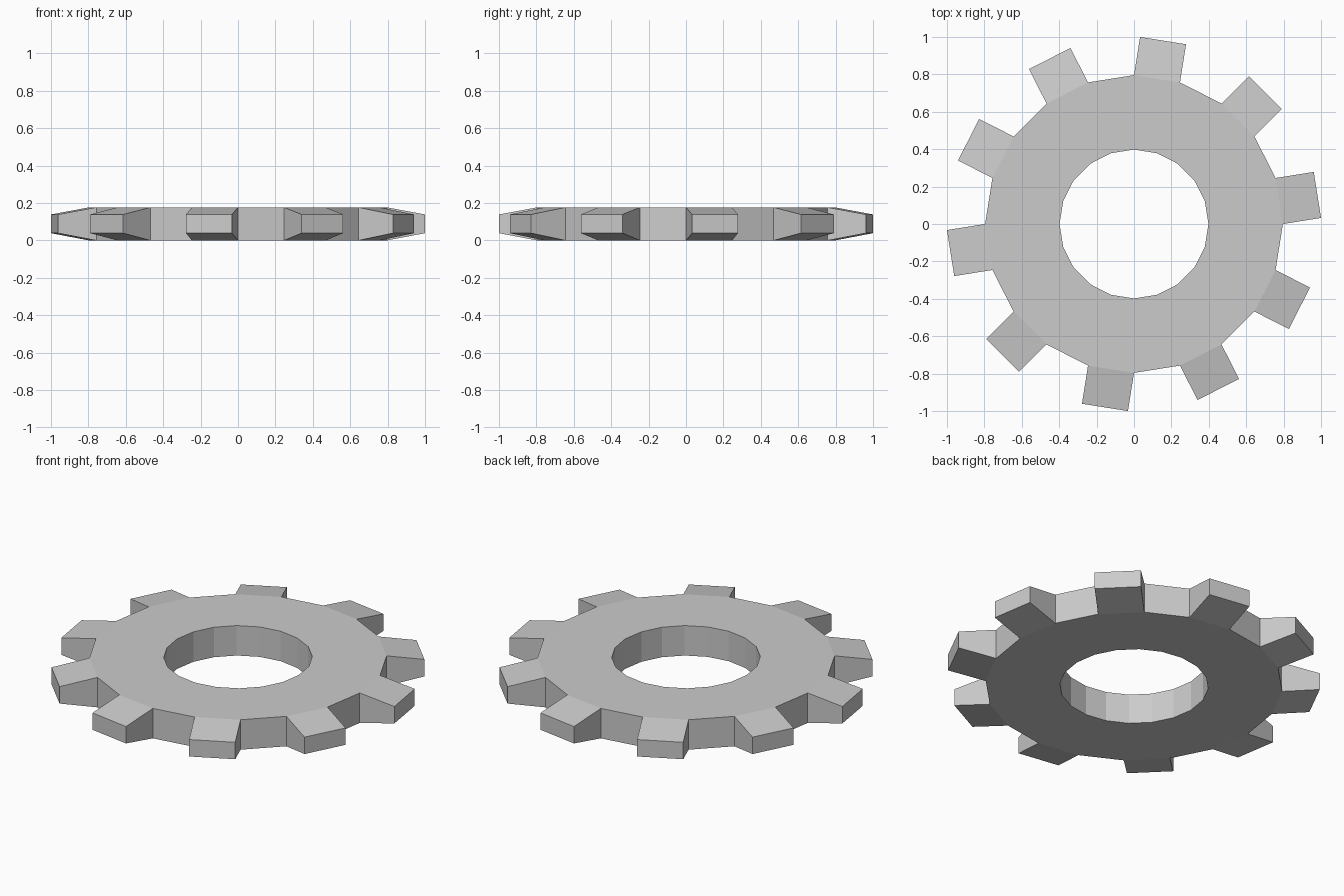
import bpy, bmesh
from math import cos, sin, radians
from mathutils import Vector

if "Cube" in bpy.data.objects:
    bpy.data.objects.remove(bpy.data.objects["Cube"])

SIDES = 20
R_HOLE, R_ROOT = 0.398, 0.796
HEIGHT, TIP_LOW, TIP_HIGH = 0.177, 0.039, 0.139
STEP = 360 / SIDES
TOOTH = (1 - R_ROOT) / cos(radians(STEP / 2))   # tooth length, tips reach 1.0

bm = bmesh.new()

def ring(radius, z):
    return [bm.verts.new((radius * cos(radians(i * STEP)),
                          radius * sin(radians(i * STEP)), z)) for i in range(SIDES)]

hole_lo, hole_hi = ring(R_HOLE, 0), ring(R_HOLE, HEIGHT)
root_lo, root_hi = ring(R_ROOT, 0), ring(R_ROOT, HEIGHT)

for i in range(SIDES):
    j = (i + 1) % SIDES
    # flat ring body: top, bottom, bore wall
    bm.faces.new((hole_hi[i], root_hi[i], root_hi[j], hole_hi[j]))
    bm.faces.new((hole_lo[j], root_lo[j], root_lo[i], hole_lo[i]))
    bm.faces.new((hole_lo[i], hole_hi[i], hole_hi[j], hole_lo[j]))
    base = [root_lo[i], root_lo[j], root_hi[j], root_hi[i]]
    if i % 2:
        # gap between teeth
        bm.faces.new(base)
    else:
        # tooth: pushed straight out, thinner at the tip
        a = radians((i + 0.5) * STEP)
        out = Vector((cos(a), sin(a), 0)) * TOOTH
        tip = []
        for v, z in zip(base, (TIP_LOW, TIP_LOW, TIP_HIGH, TIP_HIGH)):
            p = v.co + out
            tip.append(bm.verts.new((p.x, p.y, z)))
        bm.faces.new(tip)
        for k in range(4):
            n = (k + 1) % 4
            bm.faces.new((base[k], base[n], tip[n], tip[k]))

bmesh.ops.recalc_face_normals(bm, faces=bm.faces)
mesh = bpy.data.meshes.new("gear")
bm.to_mesh(mesh)
bm.free()
bpy.context.collection.objects.link(bpy.data.objects.new("gear", mesh))
